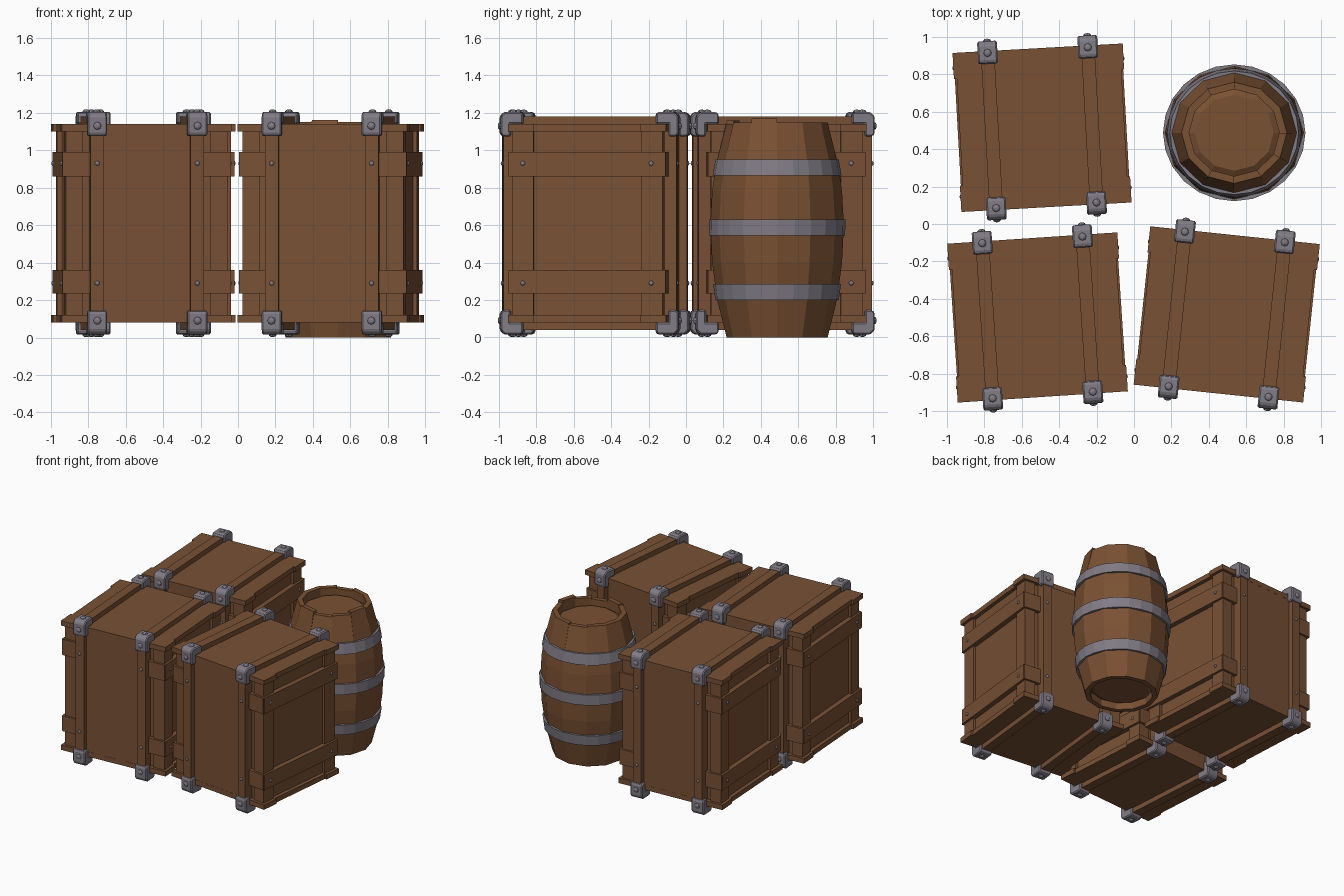
import bpy, bmesh, math
from mathutils import Matrix, Vector

if "Cube" in bpy.data.objects:
    bpy.data.objects.remove(bpy.data.objects["Cube"])


def material(name, col):
    m = bpy.data.materials.new(name)
    m.diffuse_color = (*col, 1)
    m.use_nodes = True
    m.node_tree.nodes["Principled BSDF"].inputs["Base Color"].default_value = m.diffuse_color
    return m


CRATE = material("crate wood", (0.190, 0.082, 0.036))
CASK = material("barrel wood", (0.195, 0.082, 0.033))
METAL = material("grey metal", (0.220, 0.200, 0.235))
MID = 0.61  # mid height of a crate


def finish(name, bm, mat, matrix=Matrix()):
    bmesh.ops.recalc_face_normals(bm, faces=bm.faces[:])
    me = bpy.data.meshes.new(name)
    bm.to_mesh(me)
    bm.free()
    me.materials.append(mat)
    ob = bpy.data.objects.new(name, me)
    ob.matrix_world = matrix
    bpy.context.collection.objects.link(ob)
    return ob


def box(bm, x0, x1, y0, y1, z0, z1):
    size = Matrix.Diagonal((abs(x1 - x0), abs(y1 - y0), abs(z1 - z0), 1))
    mid = Matrix.Translation(((x0 + x1) / 2, (y0 + y1) / 2, (z0 + z1) / 2))
    bmesh.ops.create_cube(bm, size=1, matrix=mid @ size)


def bolt(bm, pos, normal, r, h):
    # faceted dome, flattened along its normal
    rot = Vector(normal).to_track_quat('Z', 'Y').to_matrix().to_4x4()
    mat = Matrix.Translation(pos) @ rot @ Matrix.Diagonal((1, 1, h / r, 1))
    bmesh.ops.create_uvsphere(bm, u_segments=8, v_segments=6, radius=r, matrix=mat)


def crate(name, x, y, degrees):
    place = Matrix.Translation((x, y, 0)) @ Matrix.Rotation(math.radians(degrees), 4, 'Z')

    # core panels
    bm = bmesh.new()
    box(bm, -0.41, 0.41, -0.39, 0.39, 0.10, 1.12)
    finish(name + "_core", bm, CRATE, place)

    # lid and base boards, a little wider at the two ends
    bm = bmesh.new()
    for z0, z1 in ((1.10, 1.14), (0.08, 0.12)):
        box(bm, -0.44, 0.44, -0.285, 0.285, z0, z1)
        for s in (-1, 1):
            box(bm, -0.455, 0.455, s * 0.285, s * 0.425, z0, z1)
    finish(name + "_lid_and_base", bm, CRATE, place)

    # corner posts, middle boards and horizontal battens
    bm = bmesh.new()
    for s in (-1, 1):
        box(bm, -0.233, 0.233, s * 0.38, s * 0.424, 0.085, 1.135)
        for t in (-1, 1):
            box(bm, s * 0.34, s * 0.432, t * 0.29, t * 0.405, 0.12, 1.10)
        for z0, z1 in ((0.86, 0.99), (0.235, 0.36)):
            box(bm, s * 0.40, s * 0.45, -0.415, 0.415, z0, z1)
            for t in (-1, 1):
                box(bm, t * 0.29, t * 0.445, s * 0.38, s * 0.422, z0, z1)
    finish(name + "_posts_and_battens", bm, CRATE, place)

    # two wooden straps looping around the crate
    bm = bmesh.new()
    for s in (-1, 1):
        x0, x1 = s * 0.268 - 0.036, s * 0.268 + 0.036
        for t in (-1, 1):
            box(bm, x0, x1, t * 0.385, t * 0.465, 0.04, 1.18)
            box(bm, x0, x1, -0.385, 0.385, MID + t * 0.52, MID + t * 0.57)
    finish(name + "_straps", bm, CRATE, place)

    # metal corner brackets: chamfered L profiles
    prof = [(0.357, 0.53), (0.357, 0.583), (0.369, 0.595), (0.455, 0.595), (0.478, 0.572),
            (0.478, 0.477), (0.466, 0.465), (0.425, 0.465), (0.425, 0.53)]
    bm = bmesh.new()
    for s in (-1, 1):
        for t in (-1, 1):
            for u in (-1, 1):
                a, b = [[bm.verts.new((s * 0.268 + dx, t * py, MID + u * pz)) for py, pz in prof]
                        for dx in (-0.053, 0.053)]
                for i in range(len(prof)):
                    j = (i + 1) % len(prof)
                    bm.faces.new((a[i], a[j], b[j], b[i]))
                bm.faces.new(a)
                bm.faces.new(b)
    ob = finish(name + "_brackets", bm, METAL, place)
    bev = ob.modifiers.new("soft edge", 'BEVEL')
    bev.width = 0.008
    bev.segments = 1

    # bolts on brackets, straps and side battens
    bm = bmesh.new()
    for s in (-1, 1):
        for t in (-1, 1):
            for u in (-1, 1):
                bolt(bm, (s * 0.268, t * 0.415, MID + u * 0.595), (0, 0, u), 0.021, 0.013)
                bolt(bm, (s * 0.268, t * 0.478, MID + u * 0.52), (0, t, 0), 0.021, 0.013)
                bolt(bm, (s * 0.268, t * 0.465, MID + u * 0.32), (0, t, 0), 0.013, 0.010)
                bolt(bm, (s * 0.45, t * 0.345, MID + u * 0.32), (s, 0, 0), 0.013, 0.010)
    finish(name + "_bolts", bm, METAL, place)


crate("back_left_crate", -0.491, 0.514, 3.2)
crate("front_left_crate", -0.515, -0.499, 3.8)
crate("front_right_crate", 0.495, -0.4825, -6.0)

# ---- barrel ----
SPOT = Matrix.Translation((0.535, 0.487, 0)) @ Matrix.Diagonal((1.005, 0.965, 1, 1))
SIDE = [(0.28, 0), (0.332, 0.2), (0.36, 0.4), (0.37, 0.6), (0.36, 0.78), (0.337, 0.93), (0.28, 1.15)]
N = 12


def radius(z):
    for (r0, z0), (r1, z1) in zip(SIDE, SIDE[1:]):
        if z <= z1:
            return r0 + (r1 - r0) * (z - z0) / (z1 - z0)
    return SIDE[-1][0]


def point(r, a, z):
    return (r * math.cos(a), r * math.sin(a), z)


# staves, a few of them taller than the rest
tops = [1.15] * N
tops[8], tops[9], tops[11], tops[3] = 1.16, 1.14, 1.17, 1.14
bm = bmesh.new()
for k in range(N):
    prof = SIDE[:-1] + [(0.28, tops[k]), (0.24, tops[k]), (0.24, 0)]
    a, b = [[bm.verts.new(point(r, 2 * math.pi * (k + d) / N, z)) for r, z in prof] for d in (0, 1)]
    for i in range(len(prof)):
        j = (i + 1) % len(prof)
        bm.faces.new((a[i], a[j], b[j], b[i]))
    bm.faces.new(a)
    bm.faces.new(b)
finish("barrel_staves", bm, CASK, SPOT)

# recessed round ends with a sloped rim
bm = bmesh.new()
for z, d in ((1.10, -0.02), (0.04, 0.02)):
    rim, flat = [[bm.verts.new(point(r, 2 * math.pi * k / N, h)) for k in range(N)]
                 for r, h in ((0.242, z + d), (0.21, z))]
    for k in range(N):
        j = (k + 1) % N
        bm.faces.new((rim[k], rim[j], flat[j], flat[k]))
    bm.faces.new(flat)
    bm.faces.new(rim)
finish("barrel_ends", bm, CASK, SPOT)

# metal hoops following the bulge
bm = bmesh.new()
M = 24
for z0, z1 in ((0.20, 0.285), (0.545, 0.63), (0.865, 0.95)):
    prof = [(radius(z0) - 0.02, z0), (radius(z0) + 0.01, z0), (radius(z1) + 0.01, z1), (radius(z1) - 0.02, z1)]
    rings = [[bm.verts.new(point(r, 2 * math.pi * k / M, z)) for r, z in prof] for k in range(M)]
    for k in range(M):
        a, b = rings[k], rings[(k + 1) % M]
        for i in range(4):
            j = (i + 1) % 4
            bm.faces.new((a[i], a[j], b[j], b[i]))
finish("barrel_hoops", bm, METAL, SPOT)
